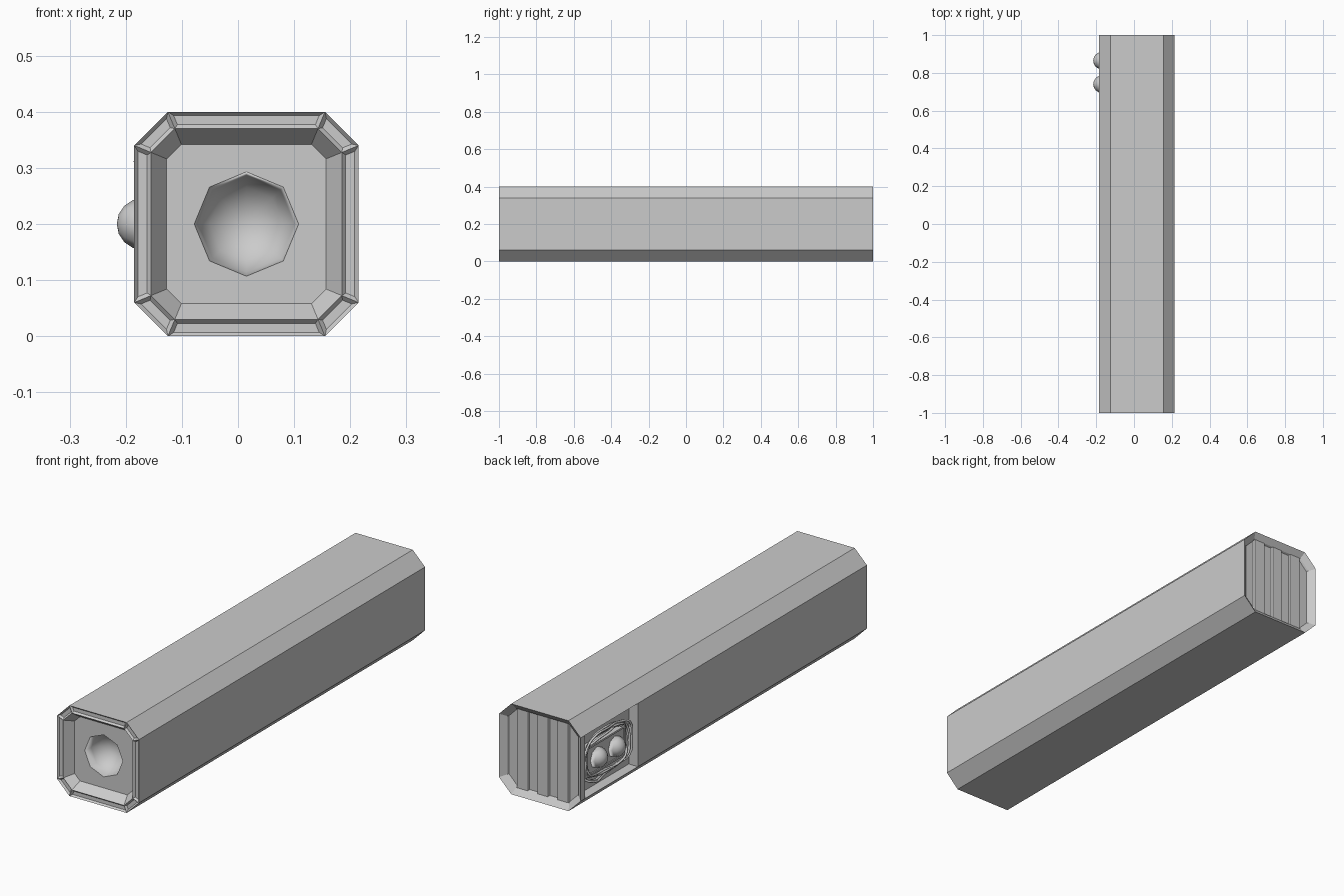
import bpy, bmesh, math, random
from mathutils import Matrix, Vector

cube = bpy.data.objects.get("Cube")
if cube:
    bpy.data.objects.remove(cube, do_unlink=True)

CX, CZ = 0.015, 0.2          # axis of the casing
HALF, CHAMFER = 0.2, 0.06

grey = bpy.data.materials.new("plain_grey")
grey.use_nodes = True
COLOUR = (0.6, 0.6, 0.6, 1)
grey.diffuse_color = COLOUR
grey.node_tree.nodes["Principled BSDF"].inputs["Base Color"].default_value = COLOUR


def finish(bm, name, smooth=False):
    mesh = bpy.data.meshes.new(name)
    bm.to_mesh(mesh)
    bm.free()
    mesh.materials.append(grey)
    for p in mesh.polygons:
        p.use_smooth = smooth
    obj = bpy.data.objects.new(name, mesh)
    bpy.context.collection.objects.link(obj)
    return obj


def inset(bm, faces, thickness, depth=0.0):
    return bmesh.ops.inset_individual(bm, faces=faces, thickness=thickness,
                                      depth=depth, use_even_offset=True)["faces"]


def split(bm, face_list, point, normal):
    geom = set(face_list)
    for f in face_list:
        geom.update(f.edges, f.verts)
    cut = bmesh.ops.bisect_plane(bm, geom=list(geom), plane_co=point, plane_no=normal)
    return [g for g in cut["geom"] if isinstance(g, bmesh.types.BMFace)]


# Casing: chamfered square tube
bm = bmesh.new()
a, b = HALF, HALF - CHAMFER
outline = [(b, -a), (a, -b), (a, b), (b, a), (-b, a), (-a, b), (-a, -b), (-b, -a)]
front = bm.faces.new([bm.verts.new((CX + x, -1, CZ + z)) for x, z in outline])
back = bm.faces.new([bm.verts.new((CX + x, 1, CZ + z)) for x, z in reversed(outline)])
fv, bv = list(front.verts), list(reversed(back.verts))
for i in range(8):
    j = (i + 1) % 8
    bm.faces.new((fv[j], fv[i], bv[i], bv[j]))
bmesh.ops.recalc_face_normals(bm, faces=bm.faces[:])
side = min(bm.faces, key=lambda f: f.calc_center_median().x)

# Front: slotted rim, sloping recess and an octagonal opening in its floor
rim = inset(bm, [front], 0.03)
inset(bm, [front], 0.028, -0.04)
inset(bm, rim, 0.007, -0.008)
floor_y = front.verts[0].co.y
border = list(front.edges)
bmesh.ops.delete(bm, geom=[front], context="FACES_ONLY")
BOWL_R = 0.093
ring = [bm.verts.new((CX + BOWL_R * math.cos(k * math.pi / 4), floor_y,
                      CZ + BOWL_R * math.sin(k * math.pi / 4))) for k in range(8)]
border += [bm.edges.new((ring[k], ring[(k + 1) % 8])) for k in range(8)]
bmesh.ops.triangle_fill(bm, edges=border, use_beauty=True, normal=(0, -1, 0))

# Back: shallow sloping rim with four upright slots
inset(bm, [back], 0.025, -0.02)
strips = [back]
for x in (-0.125, -0.073, -0.025, 0.025, 0.073, 0.125):
    strips = split(bm, strips, (CX + x, 0, 0), (1, 0, 0))
slots = [f for f in strips
         if 0.025 < abs(f.calc_center_median().x - CX) < 0.073
         or abs(f.calc_center_median().x - CX) > 0.125]
inset(bm, slots, 0.004, -0.008)

# Side pocket near the back end
parts = [side]
for y in (0.6, 0.97):
    parts = split(bm, parts, (0, y, 0), (0, 1, 0))
pocket = [f for f in parts if 0.6 < f.calc_center_median().y < 0.97]
inset(bm, pocket, 0.0, -0.045)
finish(bm, "casing")


# Half spheres: the hollow at the front and the two side buttons
def half_sphere(name, centre, radius, axis, hollow=False, height=1.0):
    bm = bmesh.new()
    bmesh.ops.create_uvsphere(bm, u_segments=8, v_segments=8, radius=radius)
    bmesh.ops.bisect_plane(bm, geom=bm.verts[:] + bm.edges[:] + bm.faces[:],
                           plane_co=(0, 0, 0), plane_no=(0, 0, 1), clear_inner=True)
    turn = Matrix.Rotation(math.pi / 2, 4, axis[0]) if axis[1] > 0 \
        else Matrix.Rotation(-math.pi / 2, 4, axis[0])
    bm.transform(Matrix.Translation(centre) @ turn @ Matrix.Diagonal((1, 1, height, 1)))
    if hollow:
        bmesh.ops.reverse_faces(bm, faces=bm.faces[:])
    return finish(bm, name, True)


half_sphere("front_hollow", (CX, floor_y, CZ), BOWL_R, ("X", -1), hollow=True)
for i, y in enumerate((0.74, 0.865)):
    half_sphere(f"side_button_{i + 1}", (-0.17, y, CZ), 0.046, ("Y", -1))

# Mounting plate in the pocket, with a stepped edge
bm = bmesh.new()
bmesh.ops.create_cube(bm, size=1, matrix=Matrix.Translation((-0.155, 0.803, CZ))
                      @ Matrix.Diagonal((0.034, 0.27, 0.13, 1)))
outer = min(bm.faces, key=lambda f: f.calc_center_median().x)
inset(bm, [outer], 0.008)
inset(bm, [outer], 0.0, -0.005)
finish(bm, "mounting_plate")

# Loose wires wrapped round the plate
random.seed(4)
for n in range(4):
    curve = bpy.data.curves.new("wire", "CURVE")
    curve.dimensions = "3D"
    curve.bevel_depth = 0.005
    curve.bevel_resolution = 1
    curve.resolution_u = 4
    spline = curve.splines.new("BEZIER")
    spline.bezier_points.add(11)
    for k, p in enumerate(spline.bezier_points):
        t = 2 * math.pi * k / 12
        grow = n * 0.008 + random.uniform(-0.006, 0.006)
        c, s = math.cos(t), math.sin(t)
        y = 0.795 + math.copysign(abs(c) ** 0.6, c) * (0.138 + grow)
        z = CZ + math.copysign(abs(s) ** 0.6, s) * (0.08 + grow)
        p.co = Vector((-0.165 - random.uniform(-0.01, 0.015), y, z))
        p.handle_left_type = p.handle_right_type = "AUTO"
    spline.use_cyclic_u = True
    curve.materials.append(grey)
    wire = bpy.data.objects.new(f"wire_{n + 1}", curve)
    bpy.context.collection.objects.link(wire)
